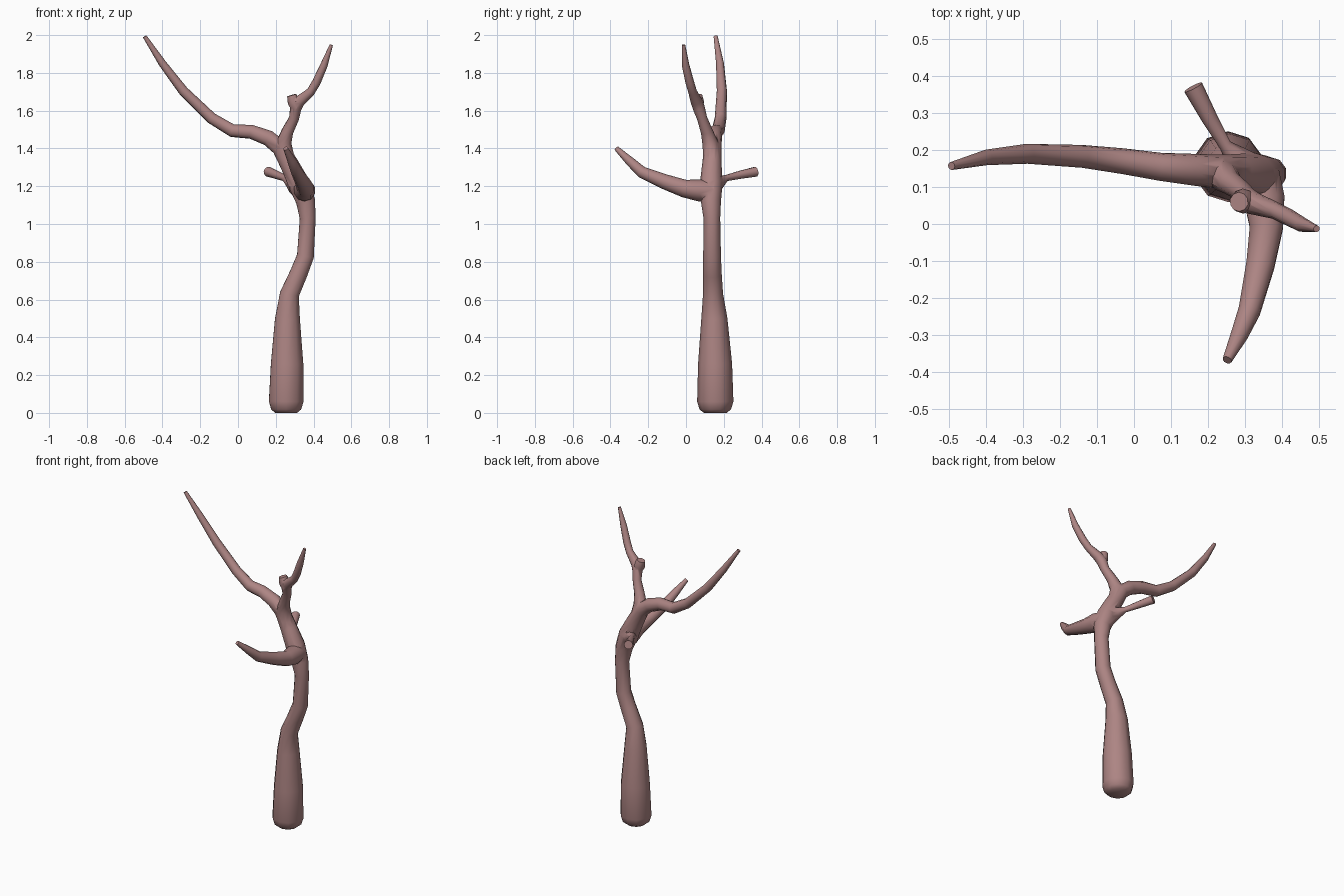
import bpy, bmesh, math
from mathutils import Vector

SIDES = 10

bark = bpy.data.materials.new("bark")
bark.diffuse_color = (0.42, 0.235, 0.23, 1)


def limb(name, knots):
    """Closed tapering tube through (x, y, z, radius) knots."""
    pts = [Vector(k[:3]) for k in knots]
    bm = bmesh.new()
    rings, u = [], Vector((1, 0.01, 0))
    for i, p in enumerate(pts):
        a = (p - pts[i - 1]).normalized() if i else Vector()
        b = (pts[i + 1] - p).normalized() if i < len(pts) - 1 else Vector()
        t = (a + b).normalized()
        u = u - t * u.dot(t)
        if u.length < 0.1:
            u = t.orthogonal()
        u.normalize()
        v = t.cross(u)
        ring = []
        for s in range(SIDES):
            ang = 2 * math.pi * (s + 0.5) / SIDES
            ring.append(bm.verts.new(p + (u * math.cos(ang) + v * math.sin(ang)) * knots[i][3]))
        rings.append(ring)
    for r0, r1 in zip(rings, rings[1:]):
        for s in range(SIDES):
            n = (s + 1) % SIDES
            bm.faces.new((r0[s], r0[n], r1[n], r1[s]))
    bm.faces.new(rings[0][::-1])
    bm.faces.new(rings[-1])
    bmesh.ops.recalc_face_normals(bm, faces=bm.faces)
    me = bpy.data.meshes.new(name)
    bm.to_mesh(me)
    bm.free()
    me.materials.append(bark)
    ob = bpy.data.objects.new(name, me)
    bpy.context.collection.objects.link(ob)
    return ob


# Trunk flowing into the long left bough
tree = limb("tree", [
    (.255, .155, .0, .06), (.255, .155, .018, .083), (.255, .155, .06, .096),
    (.26, .154, .26, .09), (.262, .15, .50, .069), (.273, .143, .63, .053),
    (.32, .14, .735, .049), (.357, .138, .83, .047), (.369, .137, 1.03, .044),
    (.358, .132, 1.12, .053), (.325, .133, 1.21, .06), (.275, .137, 1.31, .052),
    (.222, .142, 1.405, .046), (.16, .147, 1.455, .043), (.07, .155, 1.488, .038),
    (-.03, .17, 1.494, .035), (-.14, .183, 1.56, .031), (-.29, .19, 1.705, .027),
    (-.40, .18, 1.85, .021), (-.494, .157, 1.993, .011)])

# Upper right branch with its knuckle, forward branch, rear stub
branches = [
    limb("right_branch", [
        (.26, .137, 1.34, .044), (.242, .128, 1.43, .042), (.262, .11, 1.49, .032),
        (.297, .085, 1.56, .027), (.305, .068, 1.615, .032), (.325, .055, 1.65, .031),
        (.385, .035, 1.70, .023), (.415, .02, 1.75, .023), (.455, -.002, 1.84, .02),
        (.494, -.013, 1.948, .009)]),
    limb("knuckle", [
        (.308, .062, 1.61, .026), (.295, .062, 1.645, .034), (.284, .06, 1.682, .026)]),
    limb("front_branch", [
        (.345, .14, 1.17, .05), (.352, .07, 1.178, .058), (.358, -.01, 1.188, .047),
        (.342, -.11, 1.223, .04), (.312, -.235, 1.275, .031), (.285, -.30, 1.335, .024),
        (.252, -.368, 1.40, .013)]),
    limb("rear_stub", [
        (.315, .14, 1.20, .056), (.28, .178, 1.225, .036), (.247, .213, 1.243, .017),
        (.205, .285, 1.26, .022), (.16, .37, 1.277, .027)]),
]

# Weld the branches to the trunk
bpy.context.view_layer.objects.active = tree
for b in branches:
    m = tree.modifiers.new("weld", "BOOLEAN")
    m.operation, m.solver, m.object = "UNION", "EXACT", b
    bpy.ops.object.modifier_apply(modifier=m.name)
    bpy.data.objects.remove(b)

bpy.ops.object.select_all(action="DESELECT")
tree.select_set(True)
bpy.ops.object.shade_smooth_by_angle(angle=math.radians(50))
